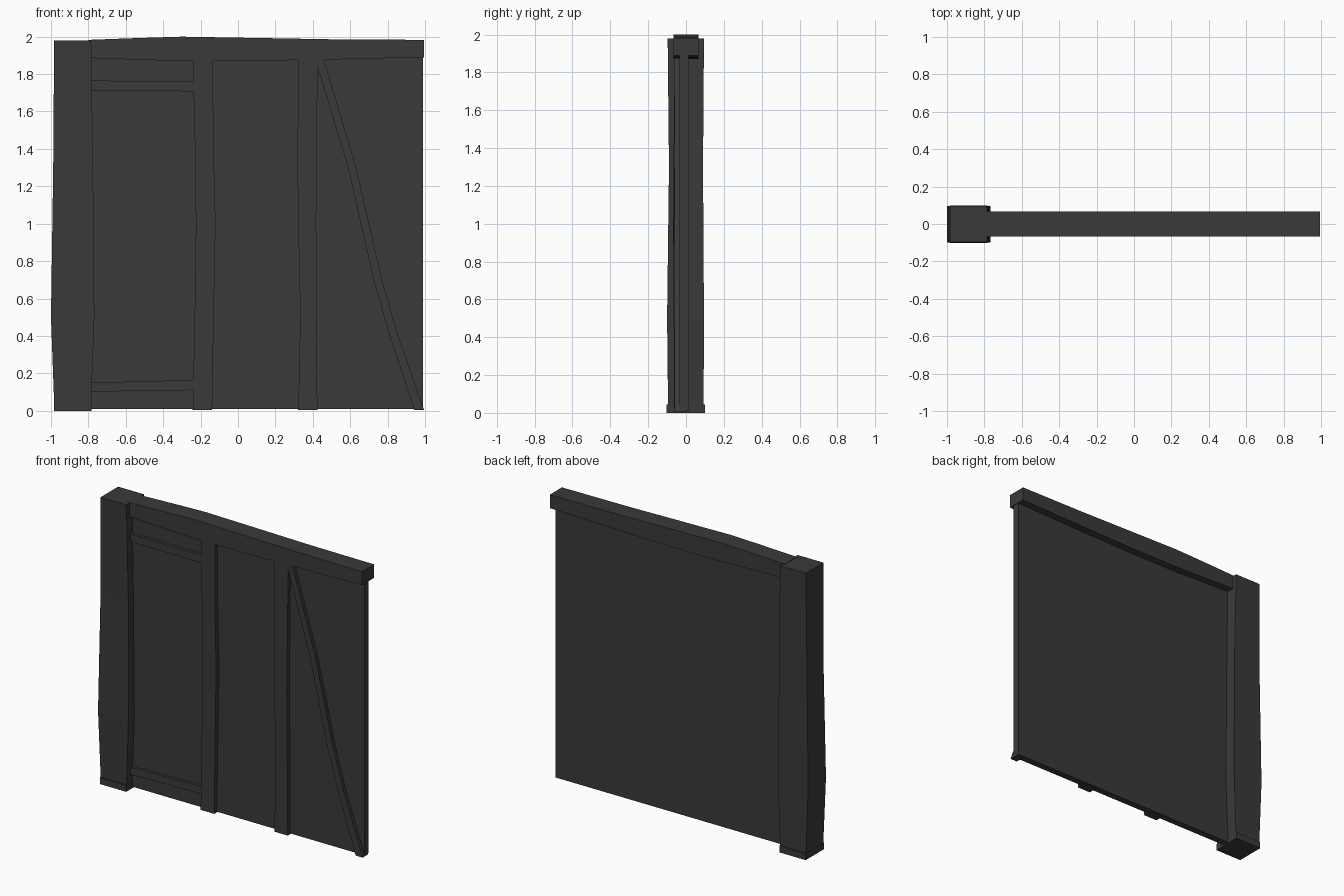
import bpy

cube = bpy.data.objects.get("Cube")
if cube:
    bpy.data.objects.remove(cube, do_unlink=True)

grey = bpy.data.materials.new("charcoal grey")
grey.use_nodes = True
colour = (0.042, 0.042, 0.042, 1)
grey.diffuse_color = colour
grey.node_tree.nodes["Principled BSDF"].inputs["Base Color"].default_value = colour


def loft(name, rings):
    """Join four-cornered rings into a closed, flat-shaded timber."""
    verts = [p for ring in rings for p in ring]
    last = len(verts) - 4
    faces = [(3, 2, 1, 0), tuple(range(last, last + 4))]
    for base in range(0, last, 4):
        for i in range(4):
            j = (i + 1) % 4
            faces.append((base + i, base + j, base + 4 + j, base + 4 + i))
    mesh = bpy.data.meshes.new(name)
    mesh.from_pydata(verts, [], faces)
    mesh.materials.append(grey)
    obj = bpy.data.objects.new(name, mesh)
    bpy.context.collection.objects.link(obj)
    return obj


def upright(name, sections):
    """Each section is height, left, right, front, back."""
    return loft(name, [[(a, f, z), (b, f, z), (b, k, z), (a, k, z)]
                       for z, a, b, f, k in sections])


def crossbar(name, sections, front, back):
    """Each section is x, bottom, top."""
    return loft(name, [[(x, front, lo), (x, back, lo), (x, back, hi), (x, front, hi)]
                       for x, lo, hi in sections])


FRONT, BACK = -0.035, 0.012

# Wall panel
upright("wall_panel", [(0.01, -0.85, 0.99, FRONT, BACK), (1.93, -0.85, 0.99, FRONT, BACK)])

# Corner post with a slightly wider foot
upright("corner_post", [
    (0.04, -0.983, -0.785, -0.095, 0.093),
    (0.50, -1.0, -0.768, -0.1, 0.095),
    (1.30, -0.988, -0.775, -0.09, 0.09),
    (1.98, -0.983, -0.785, -0.097, 0.095)])
upright("post_foot", [(0, -0.985, -0.783, -0.102, 0.1), (0.045, -0.985, -0.783, -0.102, 0.1)])

# Top beam, gently crowned
crossbar("top_beam", [(-0.8, 1.886, 1.983), (-0.5, 1.876, 1.994), (-0.3, 1.87, 2.0),
                      (0.05, 1.87, 1.994), (0.5, 1.878, 1.986), (0.995, 1.89, 1.983)],
         -0.066, 0.066)

# Studs
upright("middle_stud", [(0.005, -0.242, -0.138, -0.062, 0), (0.5, -0.232, -0.13, -0.065, 0),
                        (1.0, -0.225, -0.12, -0.068, 0), (1.4, -0.23, -0.13, -0.065, 0),
                        (1.89, -0.242, -0.135, -0.06, 0)])
upright("side_stud", [(0.005, 0.322, 0.424, -0.062, 0), (0.5, 0.333, 0.422, -0.065, 0),
                      (1.0, 0.322, 0.418, -0.065, 0), (1.3, 0.318, 0.42, -0.062, 0),
                      (1.89, 0.322, 0.426, -0.06, 0)])

# Rails
crossbar("upper_rail", [(-0.8, 1.71, 1.765), (-0.23, 1.708, 1.762)], -0.055, 0)
crossbar("lower_rail", [(-0.8, 0.1, 0.15), (-0.5, 0.108, 0.158), (-0.23, 0.11, 0.165)], -0.055, 0)

# Curved diagonal brace
upright("diagonal_brace", [(0.005, 0.942, 0.995, -0.06, 0), (0.42, 0.805, 0.85, -0.06, 0),
                           (0.7, 0.725, 0.77, -0.06, 0), (1.3, 0.588, 0.632, -0.06, 0),
                           (1.89, 0.41, 0.456, -0.06, 0)])
